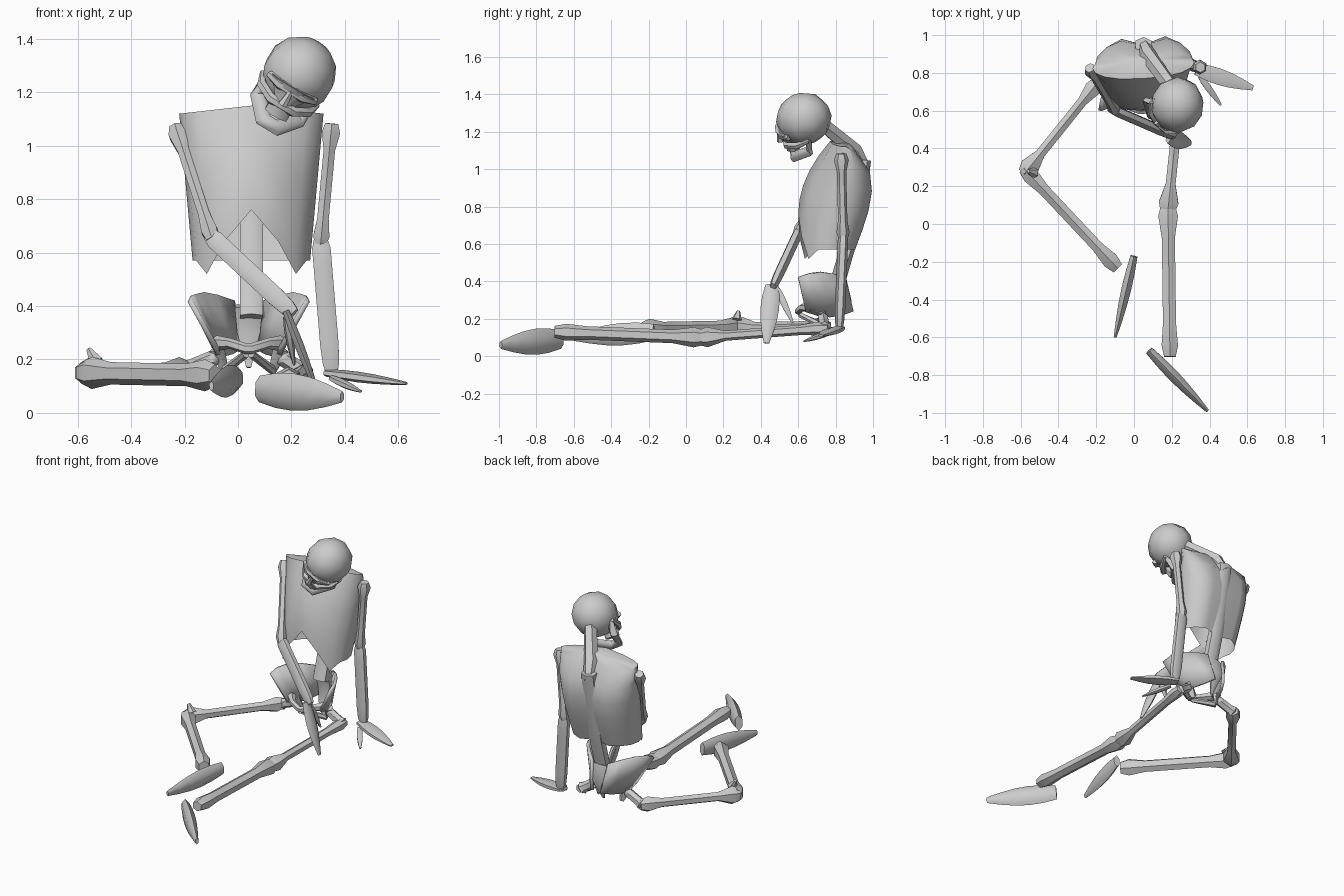
import bpy
import math
from mathutils import Vector, Matrix

cube = bpy.data.objects.get("Cube")
if cube:
    bpy.data.objects.remove(cube)

grey = (0.6, 0.6, 0.6, 1)
material = bpy.data.materials.new("bone_grey")
material.use_nodes = True
material.diffuse_color = grey
material.node_tree.nodes["Principled BSDF"].inputs["Base Color"].default_value = grey

RIGHTWARD, BACKWARD, UPWARD = Matrix.Identity(3)
WORLD = Matrix.Identity(4)


def finish(name, verts, faces):
    mesh = bpy.data.meshes.new(name)
    mesh.from_pydata([tuple(v) for v in verts], [], faces)
    mesh.materials.append(material)
    part = bpy.data.objects.new(name, mesh)
    bpy.context.collection.objects.link(part)
    bpy.ops.object.select_all(action="DESELECT")
    part.select_set(True)
    bpy.context.view_layer.objects.active = part
    bpy.ops.object.mode_set(mode="EDIT")
    bpy.ops.mesh.select_all(action="SELECT")
    bpy.ops.mesh.normals_make_consistent(inside=False)
    bpy.ops.object.mode_set(mode="OBJECT")
    bpy.ops.object.shade_smooth_by_angle(angle=math.radians(50))
    return part


def grid_faces(rows, columns, closed):
    """Quads between successive rows of vertices."""
    faces = []
    for row in range(rows - 1):
        for column in range(columns if closed else columns - 1):
            a = row * columns + column
            b = row * columns + (column + 1) % columns
            faces.append((a, b, b + columns, a + columns))
    return faces


def loft(name, path, radii, depth=1, ref=UPWARD, frame=WORLD, sides=6):
    """Tube through the path; depth scales its thickness along ref."""
    path = [Vector(point) for point in path]
    last = len(path) - 1
    verts = []
    for i, point in enumerate(path):
        along = (path[min(i + 1, last)] - path[max(i - 1, 0)]).normalized()
        across = along.cross(ref).normalized()
        lift = across.cross(along) * depth
        for k in range(sides):
            angle = math.tau * (k + 0.5) / sides
            rim = across * math.cos(angle) + lift * math.sin(angle)
            verts.append(frame @ (point + rim * radii[i]))
    faces = grid_faces(len(path), sides, closed=True)
    faces.append(tuple(range(sides)))
    faces.append(tuple(range(last * sides, len(verts))))
    return finish(name, verts, faces)


def limb(name, start, end, knob_a, shaft, knob_b, depth=1, ref=UPWARD):
    """Long bone: a slim shaft between two knobs."""
    start, end = Vector(start), Vector(end)
    stops = (-0.03, 0.05, 0.2, 0.8, 0.95, 1.03)
    radii = (knob_a * 0.7, knob_a, shaft, shaft, knob_b, knob_b * 0.7)
    loft(name, [start.lerp(end, t) for t in stops], radii, depth, ref)


def paddle(name, start, end, radius, depth, ref=UPWARD, steps=5):
    """Hand, foot or thumb: blunt at the start, tapering to the tip."""
    start, end = Vector(start), Vector(end)
    stops = [i / steps for i in range(steps + 1)]
    radii = [radius * (0.3 + 0.7 * math.sin(math.pi * (0.2 + 0.8 * t))) for t in stops]
    loft(name, [start.lerp(end, t) for t in stops], radii, depth, ref)


def arch(name, half, radii, depth=1, ref=UPWARD, frame=WORLD):
    """Tube mirrored across x = 0 of its frame."""
    other = [(-x, y, z) for x, y, z in reversed(half)]
    loft(name, half + other, radii + radii[::-1], depth, ref, frame)


# Rib cage: open shell with two lobes behind and a notch below the breast
columns, rows = 16, 6
verts = []
for row in range(rows):
    t = row / (rows - 1)
    front = 0.6 + 0.17 * (1 - t) ** 2
    back = 0.91 + 0.09 * math.sin(math.pi * t ** 0.7)
    width = 0.27 - 0.05 * t
    for column in range(columns):
        angle = math.tau * column / columns
        step = min(column, columns - column)
        swing = math.sin(angle)
        u = math.copysign(abs(swing) ** 0.8, swing)
        v = 0.85 if step == 8 else (1 - math.cos(angle)) / 2
        top = 1.15 - 0.03 * abs(u) - 0.1 * max(0, v - 0.5)
        bottom = 0.76 - 0.12 * step if step < 3 else 0.57
        x = u * width
        y = front + (back - front) * v + 0.06 * x
        verts.append((x + 0.05, y, top + (bottom - top) * t))
faces = grid_faces(rows, columns, closed=True)
crown = len(verts)
verts.append((0.05, 0.87, 1.15))
faces += [(k, (k + 1) % columns, crown) for k in range(columns)]
finish("rib_cage", verts, faces)

# Spine and neck
loft("spine", [(0.05, 0.8, 0.36), (0.05, 0.87, 0.6), (0.05, 0.93, 0.9), (0.05, 0.95, 1.05)],
     [0.05] * 4, depth=0.8, ref=BACKWARD)
loft("neck", [(0.05, 0.96, 1), (0.07, 0.9, 1.1), (0.2, 0.72, 1.25)],
     [0.03, 0.045, 0.04], ref=BACKWARD)

# Skull: built upright in a frame that bows forward and tilts
up = Vector((0.5, -0.3, 0.8)).normalized()
forward = Vector((-0.25, -0.8, -0.5))
forward = (forward - up * forward.dot(up)).normalized()
head = Matrix((up.cross(forward), -forward, up)).transposed().to_4x4()
head.translation = (0.23, 0.63, 1.27)
bpy.ops.mesh.primitive_uv_sphere_add(segments=10, ring_count=7)
cranium = bpy.context.object
cranium.name = "cranium"
cranium.data.transform(head @ Matrix.Diagonal((0.14, 0.15, 0.14, 1)))
cranium.data.materials.append(material)
bpy.ops.object.shade_smooth_by_angle(angle=math.radians(50))
loft("upper_face", [(0, -0.1, -0.02), (0, -0.11, -0.08), (0, -0.11, -0.15)],
     [0.1, 0.05, 0.05], depth=0.7, ref=BACKWARD, frame=head, sides=8)
loft("nose_bridge", [(0, -0.15, -0.03), (0, -0.16, -0.09)],
     [0.01, 0.02], ref=BACKWARD, frame=head)
arch("brow", [(0.1, -0.1, -0.03), (0.05, -0.14, -0.03)], [0.015, 0.02], frame=head)
arch("cheekbones", [(0.12, 0, -0.07), (0.1, -0.07, -0.09), (0.05, -0.13, -0.1)],
     [0.01, 0.02, 0.02], frame=head)
arch("lower_jaw", [(0.1, 0, -0.07), (0.09, -0.02, -0.15), (0.03, -0.12, -0.19)],
     [0.015, 0.02, 0.02], depth=1.5, ref=Vector((0, 0.6, 0.8)), frame=head)

# Pelvis: flared wings, pubic and seat arches, sacrum
hips = Matrix.Translation((0.04, 0, 0))
for side, tag in ((1, "left"), (-1, "right")):
    verts = []
    for row in range(3):
        t = row / 2
        for column in range(5):
            s = column / 4
            x = side * (0.22 - 0.1 * t) * math.cos(s * 1.3)
            y = 0.6 + 0.04 * t + 0.25 * s
            z = 0.42 - 0.18 * t + 0.03 * math.sin(math.pi * s) * (1 - 2 * t)
            verts.append(hips @ Vector((x, y, z)))
    wing = finish(tag + "_pelvis_wing", verts, grid_faces(3, 5, closed=False))
    thickness = wing.modifiers.new("thickness", "SOLIDIFY")
    thickness.thickness = 0.02
    thickness.offset = 0
    loft(tag + "_seat_arch", [(side * 0.12, 0.72, 0.24), (side * 0.09, 0.74, 0.16), (side * 0.01, 0.61, 0.22)],
         [0.03, 0.02, 0.015], ref=RIGHTWARD, frame=hips)
arch("pubic_arch", [(0.12, 0.68, 0.26), (0.07, 0.62, 0.26), (0.01, 0.6, 0.24)],
     [0.03, 0.02, 0.02], frame=hips)
loft("sacrum", [(0, 0.83, 0.4), (0, 0.86, 0.3), (0, 0.81, 0.17)],
     [0.06, 0.05, 0.01], depth=0.5, ref=BACKWARD, frame=hips)

# Right leg, folded on the ground
hip, knee, ankle = (-0.2, 0.74, 0.16), (-0.57, 0.28, 0.15), (-0.1, -0.22, 0.14)
limb("right_thigh", hip, knee, 0.05, 0.03, 0.06)
limb("right_hip_joint", (-0.08, 0.73, 0.21), hip, 0.03, 0.03, 0.04)
limb("right_shin", knee, ankle, 0.05, 0.035, 0.05, depth=1.2)
loft("right_kneecap", [(-0.53, 0.27, 0.19), (-0.56, 0.28, 0.24)], [0.03, 0.01], ref=BACKWARD)
paddle("right_foot", (0, -0.17, 0.13), (-0.1, -0.6, 0.1), 0.03, depth=2)

# Left leg, stretched out in front
hip, knee, ankle = (0.25, 0.74, 0.15), (0.18, 0.08, 0.1), (0.19, -0.68, 0.13)
limb("left_thigh", hip, knee, 0.04, 0.03, 0.06, depth=0.9)
limb("left_hip_joint", (0.16, 0.73, 0.21), hip, 0.03, 0.03, 0.04)
limb("left_shin", knee, ankle, 0.06, 0.04, 0.05, depth=0.9)
paddle("left_foot", (0.08, -0.67, 0.09), (0.39, -0.99, 0.06), 0.035, depth=2)

# Left arm, propped beside the hip
shoulder, elbow, wrist = (0.35, 0.83, 1.07), (0.31, 0.84, 0.64), (0.35, 0.82, 0.16)
limb("left_upper_arm", shoulder, elbow, 0.04, 0.025, 0.035, ref=BACKWARD)
limb("left_forearm", elbow, wrist, 0.04, 0.04, 0.035, depth=0.7, ref=BACKWARD)
paddle("left_hand", (0.33, 0.82, 0.15), (0.63, 0.72, 0.11), 0.05, depth=0.4)
paddle("left_thumb", (0.35, 0.78, 0.13), (0.46, 0.63, 0.08), 0.02, depth=0.8)

# Right arm, reaching across the lap
shoulder, elbow, wrist = (-0.23, 0.82, 1.06), (-0.1, 0.6, 0.66), (0.2, 0.47, 0.38)
limb("right_upper_arm", shoulder, elbow, 0.04, 0.025, 0.035, ref=BACKWARD)
limb("right_forearm", elbow, wrist, 0.04, 0.04, 0.035, depth=0.7, ref=BACKWARD)
paddle("right_hand", (0.18, 0.46, 0.38), (0.3, 0.43, 0.07), 0.02, depth=2.5, ref=BACKWARD)
paddle("right_thumb", (0.18, 0.49, 0.36), (0.21, 0.57, 0.18), 0.02, depth=0.8, ref=RIGHTWARD)
